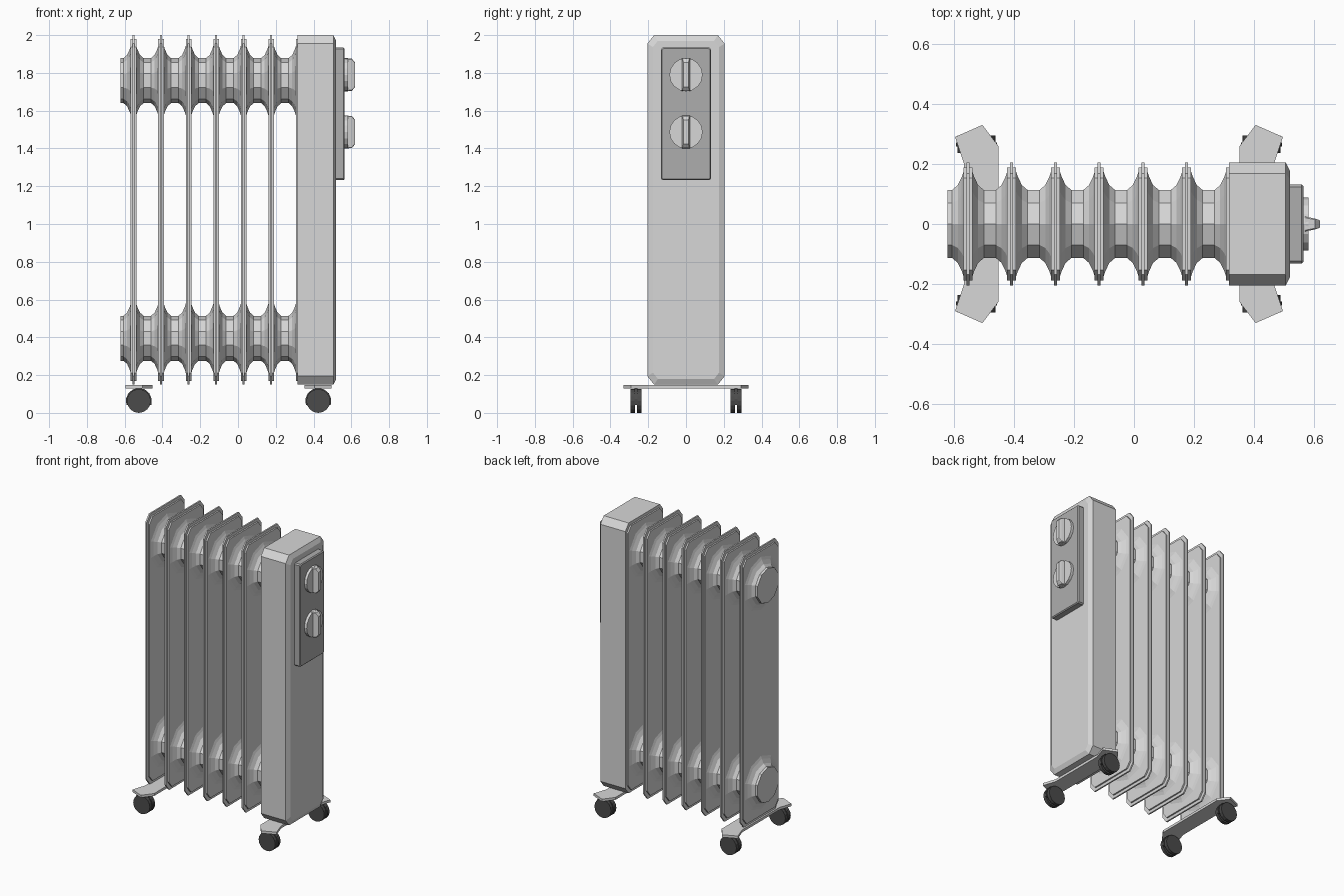
import bpy, bmesh, math

if "Cube" in bpy.data.objects:
    bpy.data.objects.remove(bpy.data.objects["Cube"])


def material(name, v):
    m = bpy.data.materials.new(name)
    m.diffuse_color = (v, v, v, 1)
    m.use_nodes = True
    m.node_tree.nodes["Principled BSDF"].inputs["Base Color"].default_value = m.diffuse_color
    return m


LIGHT = material("light_grey", 0.68)
PANEL = material("mid_grey", 0.42)
DARK = material("dark_grey", 0.07)


def loft(name, rings, mat):
    """Skin a list of equal-sized closed rings and cap both ends."""
    bm = bmesh.new()
    vs = [[bm.verts.new(p) for p in r] for r in rings]
    n = len(rings[0])
    for a, b in zip(vs, vs[1:]):
        for i in range(n):
            j = (i + 1) % n
            bm.faces.new((a[i], a[j], b[j], b[i]))
    bm.faces.new(vs[0][::-1])
    bm.faces.new(vs[-1])
    bmesh.ops.recalc_face_normals(bm, faces=bm.faces)
    me = bpy.data.meshes.new(name)
    bm.to_mesh(me)
    bm.free()
    me.materials.append(mat)
    ob = bpy.data.objects.new(name, me)
    bpy.context.collection.objects.link(ob)
    return ob


def octagon(x, hy, z0, z1, cy, cz):
    """Rectangle with cut corners, standing across the x axis."""
    return [(x, -hy + cy, z0), (x, hy - cy, z0), (x, hy, z0 + cz), (x, hy, z1 - cz),
            (x, hy - cy, z1), (x, -hy + cy, z1), (x, -hy, z1 - cz), (x, -hy, z0 + cz)]


def ring_x(x, z, r, n):
    return [(x, r * math.sin(2 * math.pi * i / n), z + r * math.cos(2 * math.pi * i / n))
            for i in range(n)]


def ring_y(cx, y, z, r, n, a0=0.0, a1=2 * math.pi):
    full = a1 - a0 > 6.2
    return [(cx + r * math.cos(a0 + (a1 - a0) * i / (n if full else n - 1)), y,
             z + r * math.sin(a0 + (a1 - a0) * i / (n if full else n - 1))) for i in range(n)]


# heating fins: pressed plate with a thin seam flange, plus flared oil hubs
HUB = [(0.014, 0.186), (0.021, 0.164), (0.034, 0.136), (0.053, 0.119), (0.073, 0.119)]
for k in range(7):
    x = -0.553 + 0.1457 * k
    body = (0.188, 0.17, 1.98, 0.034, 0.042)
    flange = (0.205, 0.15, 2.0, 0.036, 0.045)
    steps = [(-0.015, body), (-0.005, body), (-0.005, flange),
             (0.005, flange), (0.005, body), (0.015, body)]
    loft(f"fin_{k + 1}", [octagon(x + dx, *s) for dx, s in steps], LIGHT)
    for label, z in (("upper", 1.759), ("lower", 0.395)):
        left = [(-min(d, 0.069) if k == 0 else -d, r) for d, r in HUB[::-1]]
        loft(f"{label}_hub_{k + 1}", [ring_x(x + d, z, r, 10) for d, r in left + HUB], LIGHT)

# control casing with a chamfered outer end
loft("control_casing", [octagon(0.32, 0.205, 0.15, 2.0, 0.036, 0.045),
                        octagon(0.505, 0.205, 0.15, 2.0, 0.036, 0.045),
                        octagon(0.52, 0.175, 0.18, 1.97, 0.026, 0.033)], LIGHT)

# control panel
loft("control_panel", [octagon(0.515, 0.132, 1.232, 1.934, 0.008, 0.008),
                       octagon(0.558, 0.132, 1.232, 1.934, 0.008, 0.008),
                       octagon(0.564, 0.127, 1.238, 1.928, 0.008, 0.008)], PANEL)

# two dials, each a disc with a tapered grip
for label, z in (("upper", 1.79), ("lower", 1.487)):
    loft(f"{label}_dial", [ring_x(0.56, z, 0.088, 16), ring_x(0.582, z, 0.088, 16)], LIGHT)
    loft(f"{label}_dial_grip", [octagon(0.57, 0.025, z - 0.087, z + 0.087, 0.004, 0.004),
                                octagon(0.603, 0.018, z - 0.085, z + 0.085, 0.004, 0.004),
                                octagon(0.62, 0.012, z - 0.064, z + 0.064, 0.003, 0.003)], LIGHT)

# caster feet: bracket with outward-bent ends, mirrored about x = -0.05
half = [(-0.452, 0.26), (-0.505, 0.33), (-0.596, 0.29), (-0.566, 0.2)]
outline = half + [(x, -y) for x, y in half[::-1]]
for label, s in (("left", 1), ("right", -1)):
    pts = [(s * (x + 0.05) - 0.05, y) for x, y in outline]
    loft(f"{label}_foot", [[(x, y, z) for x, y in pts] for z in (0.13, 0.147)], LIGHT)
    cx = s * (-0.525 + 0.05) - 0.05
    for side, d in (("front", -1), ("back", 1)):
        y = 0.265 * d
        for part, a, b in (("inner", -0.029, -0.006), ("outer", 0.006, 0.029)):
            loft(f"{label}_{side}_{part}_wheel",
                 [ring_y(cx, y + a, 0.063, 0.063, 16), ring_y(cx, y + b, 0.063, 0.063, 16)], DARK)
        # hood between the twin wheels
        loft(f"{label}_{side}_caster_hood",
             [ring_y(cx, y + a, 0.063, 0.069, 9, -0.3, math.pi + 0.3) for a in (-0.007, 0.007)], DARK)
